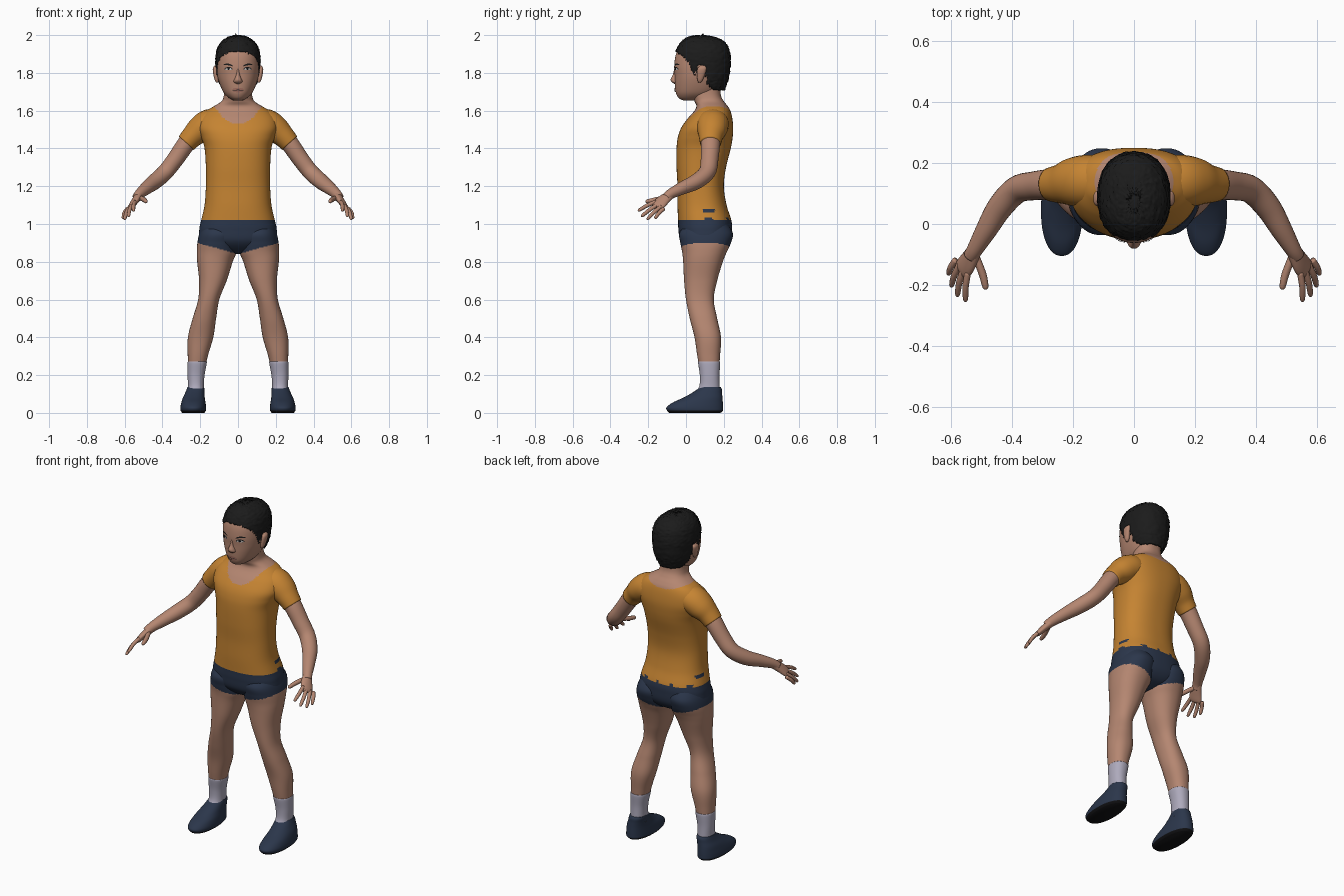
import bpy, bmesh, math, random
from mathutils import Vector
from mathutils.bvhtree import BVHTree

random.seed(4)
cube = bpy.data.objects.get("Cube")
if cube:
    bpy.data.objects.remove(cube, do_unlink=True)


def material(name, r, g, b):
    m = bpy.data.materials.new(name)
    m.use_nodes = True
    m.diffuse_color = (r, g, b, 1)
    bsdf = next(n for n in m.node_tree.nodes if n.type == 'BSDF_PRINCIPLED')
    bsdf.inputs["Base Color"].default_value = (r, g, b, 1)
    bsdf.inputs["Roughness"].default_value = 0.8
    return m


skin = material("skin", .46, .24, .165)
orange = material("shirt orange", .56, .23, .032)
navy = material("navy cloth", .024, .037, .07)
sock_grey = material("sock grey", .42, .4, .5)
black = material("hair black", .011, .011, .011)
sole_black = material("sole black", .006, .006, .007)
lip_pink = material("lip", .36, .16, .12)
eye_white = material("eye white", .55, .52, .5)


def make_object(name, bm, mats, mirror):
    me = bpy.data.meshes.new(name)
    bm.to_mesh(me)
    bm.free()
    for m in mats:
        me.materials.append(m)
    for p in me.polygons:
        p.use_smooth = True
    ob = bpy.data.objects.new(name, me)
    bpy.context.scene.collection.objects.link(ob)
    if mirror:
        mod = ob.modifiers.new("mirror", 'MIRROR')
        mod.use_mirror_merge = False
    return ob


def spline(rows, k):
    """Smooth interpolation through rows of numbers."""
    out = []
    for i in range(len(rows) - 1):
        a, b, c, d = (rows[max(i - 1, 0)], rows[i], rows[i + 1],
                      rows[min(i + 2, len(rows) - 1)])
        for s in range(k):
            t = s / k
            out.append([q + t / 2 * (r - p + t * (2 * p - 5 * q + 4 * r - w
                        + t * (3 * (q - r) + w - p)))
                        for p, q, r, w in zip(a, b, c, d)])
    return out + [list(rows[-1])]


def loft(name, rings, mats, paint=None, mirror=False, jitter=0):
    """Skin rings of points; paint gives a slot per face, or None to drop it."""
    bm = bmesh.new()
    loops = [[bm.verts.new(p) for p in ring] for ring in rings]
    n = len(loops[0])
    for a, b in zip(loops, loops[1:]):
        for i in range(n):
            j = (i + 1) % n
            bm.faces.new((a[i], a[j], b[j], b[i]))
    bm.faces.new(loops[0])
    bm.faces.new(loops[-1])
    bmesh.ops.recalc_face_normals(bm, faces=bm.faces)
    if paint:
        drop = []
        for f in bm.faces:
            slot = paint(f.calc_center_median())
            if slot is None:
                drop.append(f)
            else:
                f.material_index = slot
        bmesh.ops.delete(bm, geom=drop, context='FACES')
    for v in bm.verts:
        v.co += Vector([random.uniform(-jitter, jitter) for _ in range(3)])
    return make_object(name, bm, mats, mirror)


def stack(name, rows, mats, k=6, n=48, power=.9, **kw):
    """Level rings from rows of height, centre x, half width, front y, back y."""
    def bend(v):
        return math.copysign(abs(v) ** power, v)
    rings = []
    for z, xc, hw, y0, y1 in spline(rows, k):
        angles = [math.tau * i / n for i in range(n)]
        rings.append([Vector((xc + hw * bend(math.cos(a)),
                              (y0 + y1) / 2 + (y1 - y0) / 2 * bend(math.sin(a)), z))
                      for a in angles])
    return loft(name, rings, mats, **kw)


def tube(name, rows, mats, ref=(0, 0, 1), k=5, n=24):
    """Rings across a path from rows of x, y, z and two radii, mirrored."""
    pts = spline(rows, k)
    rings = []
    for i, (x, y, z, r1, r2) in enumerate(pts):
        t = (Vector(pts[min(i + 1, len(pts) - 1)][:3]) - Vector(pts[max(i - 1, 0)][:3])).normalized()
        v = Vector(ref)
        v = (v - t * v.dot(t)).normalized()
        u = t.cross(v)
        rings.append([Vector((x, y, z)) + v * r1 * math.cos(a) + u * r2 * math.sin(a)
                      for a in (math.tau * j / n for j in range(n))])
    return loft(name, rings, mats, mirror=True)


# Torso: shorts, shirt and bare neck
def torso_paint(c):
    side_spot = abs(c.x) > .12 and ((c.y - .12) / .035) ** 2 + ((c.z - 1.07) / .013) ** 2 < 1
    hem = 1.02 + (.015 if math.sin(70 * c.x) > .6 and c.y > .1 else 0)
    if c.z < hem or side_spot:
        return 1
    back = min(max((c.y - .02) / .18, 0), 1)
    neckline = 1.53 + .065 * back + (.085 - .055 * back) * (c.x / .125) ** 2
    return 2 if c.z > neckline else 0


stack("torso", [
    (.84, 0, .05, .06, .14), (.865, 0, .13, .01, .2), (.91, 0, .2, -.03, .235),
    (.97, 0, .205, -.04, .243), (1.02, 0, .195, -.042, .24), (1.1, 0, .177, -.045, .215),
    (1.2, 0, .17, -.045, .2), (1.3, 0, .17, -.05, .212), (1.4, 0, .177, -.05, .237),
    (1.46, 0, .195, -.043, .247), (1.51, 0, .21, -.025, .25), (1.56, 0, .2, .01, .245),
    (1.6, 0, .165, .045, .235), (1.625, 0, .125, .055, .22), (1.65, 0, .087, .045, .2),
    (1.68, 0, .075, .035, .185), (1.73, 0, .072, .03, .18)],
    [orange, navy, skin], k=9, n=112, power=.84, paint=torso_paint)

# Sleeves and arms
tube("sleeves", [(.09, .145, 1.535, .07, .075), (.15, .142, 1.53, .078, .085),
                 (.2, .138, 1.5, .073, .08), (.24, .132, 1.465, .06, .065),
                 (.274, .13, 1.428, .053, .056)], [orange])
tube("arms", [(.2, .135, 1.5, .05, .05), (.27, .13, 1.43, .048, .051),
              (.33, .125, 1.345, .045, .047), (.385, .112, 1.275, .043, .045),
              (.44, .055, 1.225, .041, .042), (.485, -.02, 1.19, .034, .035),
              (.52, -.08, 1.16, .027, .027), (.535, -.105, 1.14, .025, .025)], [skin])

# Hands
across = Vector((.04, .04, -.037))
tube("palms", [(.52, -.08, 1.158, .024, .022), (.545, -.125, 1.122, .035, .018),
               (.562, -.148, 1.098, .036, .014), (.569, -.157, 1.09, .03, .007)], [skin], ref=across)


def digit(name, base, mid, tip, r):
    end = tip + (tip - mid) * .03
    tube(name, [(*base, r, r), (*mid, r, r), (*tip.lerp(mid, .15), r * .8, r * .8),
                (*end, r * .3, r * .3)], [skin], n=12, k=4)


tips = [(.553, -.253, 1.07), (.58, -.236, 1.04), (.6, -.205, 1.025), (.609, -.165, 1.03)]
for i, tip in enumerate(tips):
    base = Vector((.545, -.158, 1.118)) + across * (i / 3)
    tip = Vector(tip)
    digit("finger_%d" % (i + 1), base, base.lerp(tip, .5) + Vector((.004, 0, .004)), tip, .0105)
digit("thumbs", Vector((.52, -.105, 1.14)), Vector((.497, -.165, 1.128)),
      Vector((.486, -.213, 1.118)), .0125)

# Legs with the shorts' cuffs, socks and shoes
stack("legs", [
    (1, .1, .085, 0, .22), (.95, .105, .1, -.035, .248), (.9, .11, .105, -.03, .238),
    (.85, .113, .105, -.02, .215), (.8, .122, .094, -.015, .195), (.7, .133, .073, -.01, .165),
    (.6, .155, .056, 0, .147), (.5, .178, .062, .02, .165), (.4, .198, .067, .045, .185),
    (.3, .213, .053, .06, .18), (.2, .222, .04, .078, .172)],
    [skin, navy], k=10, n=64, mirror=True,
    paint=lambda c: 1 if c.z > .84 + .28 * c.x else 0)
stack("socks", [(.27, .216, .045, .07, .174), (.266, .216, .051, .064, .181),
                (.2, .222, .045, .073, .177), (.14, .223, .042, .07, .178),
                (.1, .223, .045, .045, .18)], [sock_grey], mirror=True)
stack("shoes", [
    (0, .237, .058, -.088, .183), (.012, .237, .067, -.1, .195), (.03, .237, .068, -.103, .196),
    (.055, .236, .064, -.07, .195), (.08, .234, .058, -.015, .193), (.105, .229, .051, .03, .191),
    (.125, .225, .047, .06, .19), (.137, .224, .044, .075, .184)],
    [navy, sole_black], mirror=True, paint=lambda c: 1 if c.z < .013 else 0)

# Head, nose and ears
head = stack("head", [
    (1.655, 0, .025, -.015, .08), (1.665, 0, .045, -.037, .11), (1.685, 0, .068, -.05, .15),
    (1.71, 0, .084, -.056, .175), (1.75, 0, .1, -.059, .195), (1.79, 0, .11, -.06, .208),
    (1.84, 0, .114, -.062, .215), (1.9, 0, .111, -.053, .215), (1.95, 0, .09, -.025, .19),
    (1.98, 0, .05, .02, .13)], [skin])
stack("nose", [(1.825, 0, .007, -.062, -.02), (1.79, 0, .011, -.07, -.02),
               (1.766, 0, .02, -.081, -.02), (1.752, 0, .024, -.076, -.02),
               (1.742, 0, .012, -.062, -.02)], [skin], n=24)
stack("ears", [(1.75, .11, .006, .065, .08), (1.765, .113, .011, .06, .09),
               (1.8, .119, .013, .058, .103), (1.825, .121, .012, .062, .108),
               (1.838, .118, .005, .075, .1)], [skin], n=20, mirror=True)

# Hair: a shaggy cap trimmed along the hairline
hairline = [(-.07, 1.92), (-.045, 1.912), (-.015, 1.885), (.02, 1.845), (.035, 1.79),
            (.052, 1.785), (.062, 1.838), (.1, 1.835), (.112, 1.75), (.14, 1.712), (.3, 1.7)]


def hair_paint(c):
    for (y0, z0), (y1, z1) in zip(hairline, hairline[1:]):
        if y0 <= c.y < y1:
            return 0 if c.z > z0 + (z1 - z0) * (c.y - y0) / (y1 - y0) else None


hair = stack("hair", [
    (1.69, 0, .07, 0, .198), (1.74, 0, .099, -.04, .216), (1.78, 0, .112, -.052, .228),
    (1.85, 0, .119, -.06, .237), (1.9, 0, .117, -.058, .234), (1.94, 0, .105, -.043, .222),
    (1.97, 0, .082, -.02, .195), (1.99, 0, .05, .01, .15), (1.998, 0, .015, .05, .1)],
    [black], k=7, n=80, paint=hair_paint, jitter=.0028)
shell = hair.modifiers.new("thickness", 'SOLIDIFY')
shell.thickness = .012
shell.offset = -1

# Face details: thin plates laid on the head
tree = BVHTree.FromPolygons([v.co for v in head.data.vertices],
                            [p.vertices[:] for p in head.data.polygons])


def plate(name, x, z, w, h, mat, lift, arch=0, tilt=0):
    bm = bmesh.new()

    def vert(s, a):
        dx, dz = w * s * math.cos(a), h * s * math.sin(a)
        px, pz = x + dx, z + dz + tilt * dx - arch * dx * dx / w
        hit = tree.ray_cast(Vector((px, -1, pz)), Vector((0, 1, 0)))[0]
        return bm.verts.new((px, hit.y - lift, pz))
    n = 20
    loops = [[vert(s, math.tau * i / n) for i in range(n)] for s in (1, .5)]
    for i in range(n):
        j = (i + 1) % n
        bm.faces.new((loops[0][i], loops[0][j], loops[1][j], loops[1][i]))
    bm.faces.new(loops[1])
    make_object(name, bm, [mat], x != 0)


plate("eyelids", .05, 1.823, .021, .0085, black, .002, .15)
plate("eyes", .05, 1.821, .018, .006, eye_white, .0032, .1)
plate("irises", .05, 1.822, .0065, .0062, sole_black, .0045)
plate("eyebrows", .052, 1.845, .026, .0045, black, .003, .25, .12)
plate("upper_lip", 0, 1.715, .031, .006, lip_pink, .004, .1)
plate("lower_lip", 0, 1.703, .026, .006, lip_pink, .005)
plate("mouth_line", 0, 1.7095, .03, .0014, black, .006, .05)
